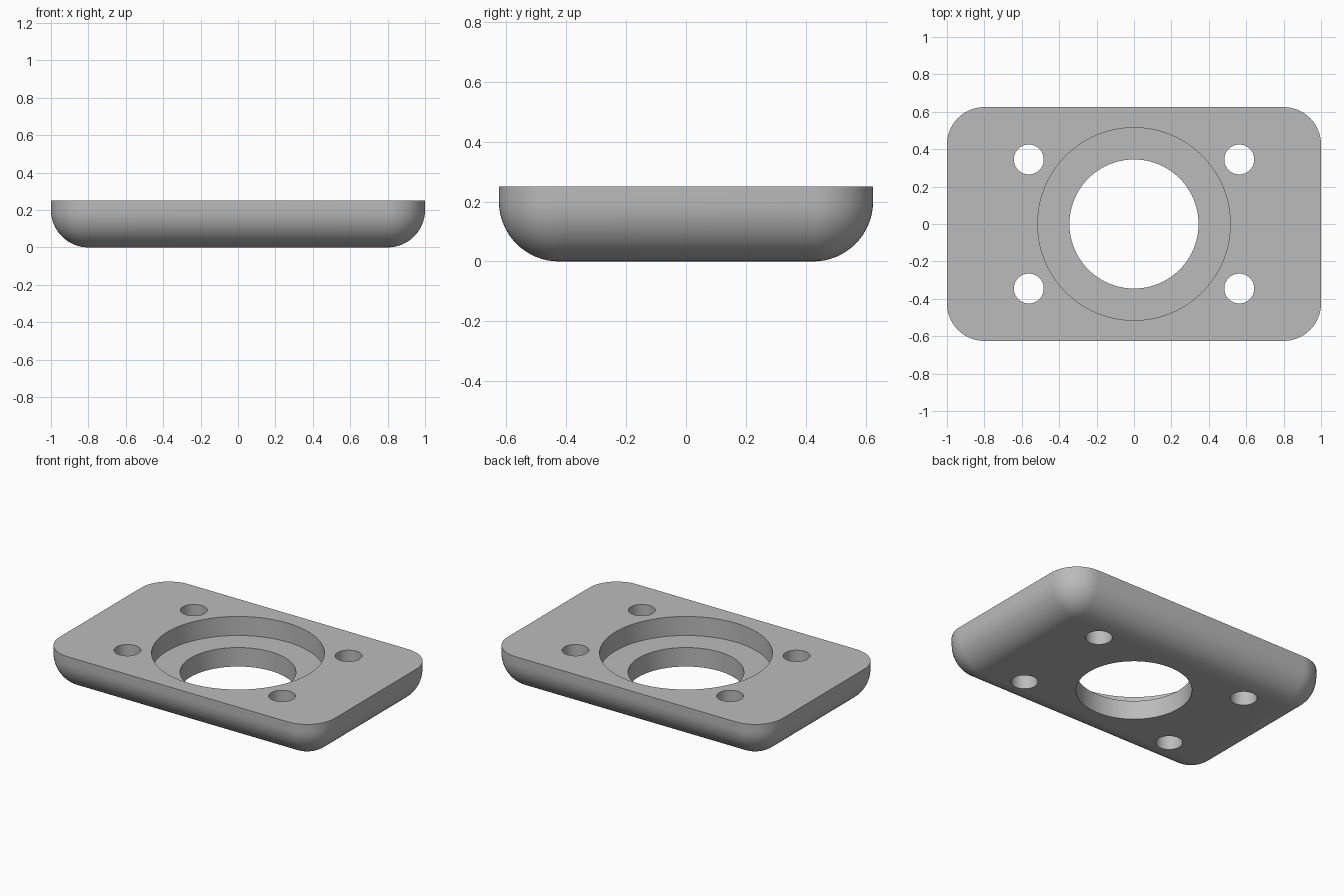
import bpy
import bmesh
from math import cos, sin, pi

HALF_X, HALF_Y, HEIGHT, FILLET = 1.0, 0.625, 0.25, 0.2
STEPS = 16

cube = bpy.data.objects.get("Cube")
if cube:
    bpy.data.objects.remove(cube, do_unlink=True)

grey = bpy.data.materials.new("plain grey")
grey.use_nodes = True
grey.diffuse_color = (0.5, 0.5, 0.5, 1)
grey.node_tree.nodes["Principled BSDF"].inputs["Base Color"].default_value = grey.diffuse_color


def rounded_loop(bm, radius, z):
    """Rounded rectangle whose corner arcs share fixed centres."""
    loop = []
    for corner, (sx, sy) in enumerate([(1, 1), (-1, 1), (-1, -1), (1, -1)]):
        for i in range(STEPS + 1):
            a = (corner + i / STEPS) * pi / 2
            loop.append(bm.verts.new((sx * (HALF_X - FILLET) + radius * cos(a),
                                      sy * (HALF_Y - FILLET) + radius * sin(a), z)))
    return loop


def make_object(name, bm):
    mesh = bpy.data.meshes.new(name)
    bm.to_mesh(mesh)
    bm.free()
    obj = bpy.data.objects.new(name, mesh)
    bpy.context.collection.objects.link(obj)
    return obj


def drill(target, x, y, radius, bottom, sides):
    """Cut a round hole from above the plate down to the given height."""
    top = HEIGHT + 0.1
    bpy.ops.mesh.primitive_cylinder_add(vertices=sides, radius=radius, depth=top - bottom,
                                        location=(x, y, (top + bottom) / 2))
    cutter = bpy.context.object
    cutter.name = "hole_cutter"
    cutter.hide_render = True
    cutter.data.materials.append(grey)
    mod = target.modifiers.new("hole", 'BOOLEAN')
    mod.operation = 'DIFFERENCE'
    mod.solver = 'EXACT'
    mod.object = cutter
    bpy.context.view_layer.objects.active = target
    bpy.ops.object.modifier_apply(modifier=mod.name)
    bpy.data.objects.remove(cutter, do_unlink=True)


# Plate body: straight rim above a quarter-round lower edge
bm = bmesh.new()
loops = []
for i in range(STEPS + 1):
    a = i / STEPS * pi / 2
    loops.append(rounded_loop(bm, FILLET * sin(a), FILLET * (1 - cos(a))))
loops.append(rounded_loop(bm, FILLET, HEIGHT))
for low, high in zip(loops, loops[1:]):
    for i in range(len(low)):
        j = (i + 1) % len(low)
        bm.faces.new((low[i], low[j], high[j], high[i]))
bm.faces.new(loops[-1])
bm.faces.new(loops[0][::-1])
bmesh.ops.remove_doubles(bm, verts=bm.verts, dist=0.0001)
bmesh.ops.recalc_face_normals(bm, faces=bm.faces)
plate = make_object("mounting_plate", bm)
plate.data.materials.append(grey)

# Central bore with its stepped recess
drill(plate, 0, 0, 0.515, HEIGHT / 2, 96)
drill(plate, 0, 0, 0.345, -0.1, 96)

# Four bolt holes
for sx in (-1, 1):
    for sy in (-1, 1):
        drill(plate, sx * 0.5625, sy * 0.345, 0.08, -0.1, 48)

bpy.ops.object.select_all(action='DESELECT')
plate.select_set(True)
bpy.context.view_layer.objects.active = plate
bpy.ops.object.shade_smooth_by_angle(angle=pi / 6)
